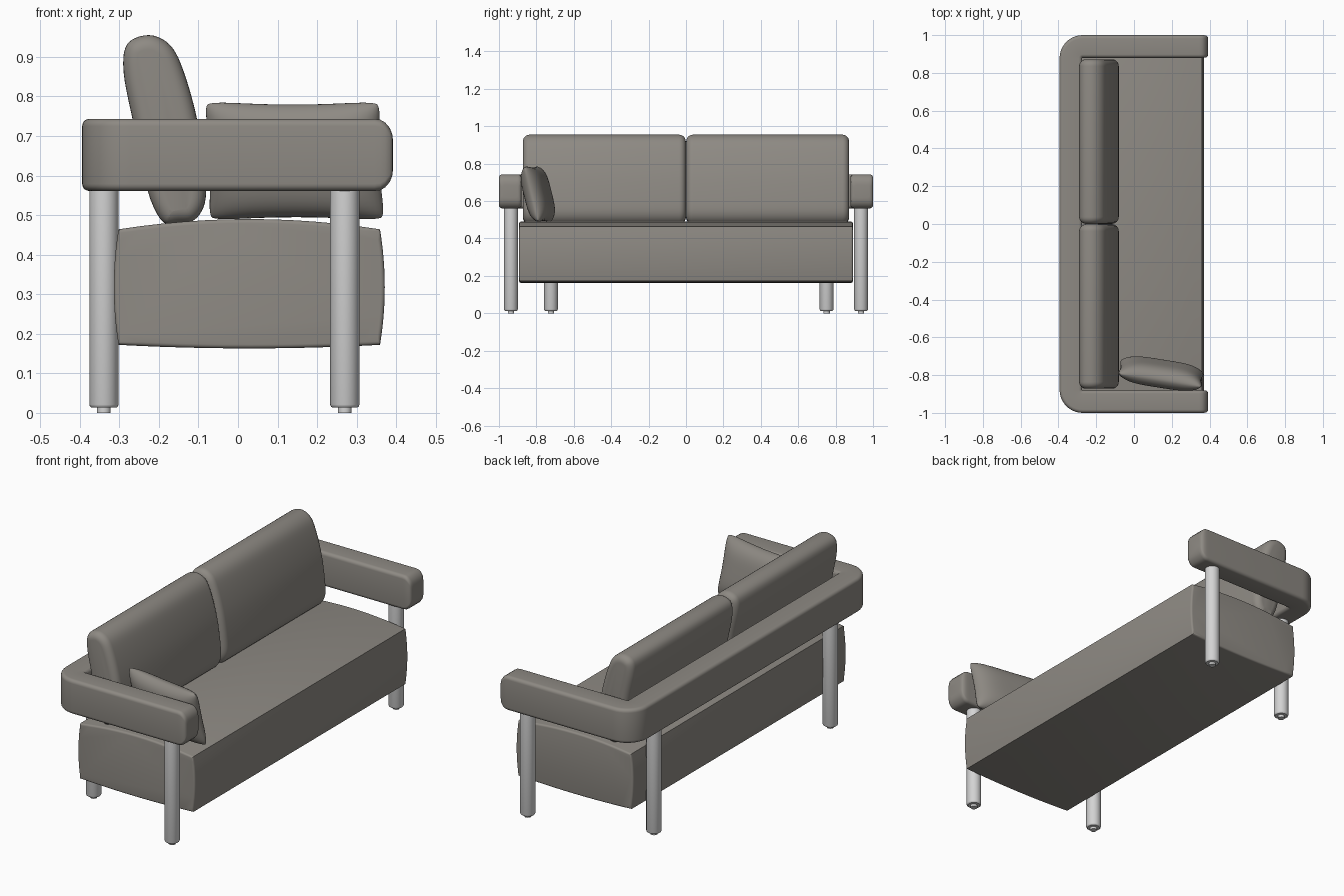
import bpy, bmesh, math
from mathutils import Vector, Matrix

if "Cube" in bpy.data.objects:
    bpy.data.objects.remove(bpy.data.objects["Cube"])


def material(name, rgb):
    m = bpy.data.materials.new(name)
    m.diffuse_color = (*rgb, 1)
    m.use_nodes = True
    m.node_tree.nodes["Principled BSDF"].inputs["Base Color"].default_value = m.diffuse_color
    return m


FABRIC = material("warm grey fabric", (0.270, 0.253, 0.228))
METAL = material("light grey metal", (0.66, 0.66, 0.66))


def finish(bm, name, mat, angle=35):
    bmesh.ops.remove_doubles(bm, verts=bm.verts, dist=1e-5)
    bmesh.ops.recalc_face_normals(bm, faces=bm.faces)
    me = bpy.data.meshes.new(name)
    bm.to_mesh(me)
    bm.free()
    me.materials.append(mat)
    ob = bpy.data.objects.new(name, me)
    bpy.context.collection.objects.link(ob)
    bpy.ops.object.select_all(action='DESELECT')
    ob.select_set(True)
    bpy.context.view_layer.objects.active = ob
    bpy.ops.object.shade_smooth_by_angle(angle=math.radians(angle))
    return ob


def skin(rings, name, mat):
    # join a list of closed rings and cap both ends
    bm = bmesh.new()
    rs = [[bm.verts.new(p) for p in r] for r in rings]
    n = len(rs[0])
    for a, b in zip(rs, rs[1:]):
        for i in range(n):
            bm.faces.new((a[i], a[(i + 1) % n], b[(i + 1) % n], b[i]))
    bm.faces.new(rs[0])
    bm.faces.new(rs[-1])
    return finish(bm, name, mat)


def spline(pts, steps=5):
    # closed Catmull-Rom curve
    out, n = [], len(pts)
    for i in range(n):
        p0, p1, p2, p3 = (Vector(pts[(i + k) % n]) for k in (-1, 0, 1, 2))
        for s in range(steps):
            t = s / steps
            out.append(0.5 * (2 * p1 + (p2 - p0) * t + (2 * p0 - 5 * p1 + 4 * p2 - p3) * t * t
                              + (3 * p1 - p0 - 3 * p2 + p3) * t ** 3))
    return out


def inset(pts, d):
    # move a clockwise xz profile inwards along its normals
    out, n = [], len(pts)
    for i, p in enumerate(pts):
        t = (pts[(i + 1) % n] - pts[i - 1]).normalized()
        out.append(p + Vector((t.y, -t.x)) * d)
    return out


def padded_block(profile, y0, y1, r, name, steps=6):
    # xz profile extruded along y with rounded ends
    rings = []
    ang = [math.pi / 2 * k / steps for k in range(steps + 1)]
    for a in ang:
        rings.append((y0 + r * (1 - math.sin(a)), r * (1 - math.cos(a))))
    rings.reverse()
    for a in ang:
        rings.append((y1 - r * (1 - math.sin(a)), r * (1 - math.cos(a))))
    return skin([[(p.x, y, p.y) for p in inset(profile, d)] for y, d in rings], name, FABRIC)


# Seat: crowned block
def arc(a, b, bulge, n=12):
    a, b = Vector(a), Vector(b)
    t = (b - a).normalized()
    nrm = Vector((-t.y, t.x))
    return [a.lerp(b, k / n) + nrm * bulge * (1 - (2 * k / n - 1) ** 2) for k in range(n)]


bl, tl, tr, br = (-0.302, 0.172), (-0.302, 0.464), (0.359, 0.464), (0.359, 0.172)
seat_profile = (arc(bl, tl, 0.012) + arc(tl, tr, 0.026) + arc(tr, br, 0.012) + arc(br, bl, 0.009))


# rings run from the flat end cap to the full profile, then back to the cap
def mirrored_block(profile, y0, y1, r, name, steps=6):
    ang = [math.pi / 2 * k / steps for k in range(steps + 1)]
    first = [(r * (1 - math.cos(a)), r * (1 - math.sin(a))) for a in ang]
    rings = [(y0 + o, d) for o, d in first] + [(y1 - o, d) for o, d in reversed(first)]
    return skin([[(p.x, y, p.y) for p in inset(profile, d)] for y, d in rings], name, FABRIC)


mirrored_block(seat_profile, -0.892, 0.892, 0.010, "seat", 4)

# Back cushions: leaning rounded profile
back_profile = spline([(-0.19, 0.483), (-0.228, 0.56), (-0.264, 0.73), (-0.289, 0.86), (-0.280, 0.932),
                       (-0.225, 0.955), (-0.172, 0.93), (-0.138, 0.865), (-0.103, 0.74), (-0.083, 0.60),
                       (-0.084, 0.53), (-0.11, 0.488), (-0.15, 0.481)])
mirrored_block(back_profile, -0.872, -0.001, 0.036, "back_cushion_1")
mirrored_block(back_profile, 0.001, 0.872, 0.036, "back_cushion_2")


# Armrest and back rail: rounded section swept along a U path
def rounded_section(hw, hh, r, n=5):
    out = []
    for q, (sx, sy) in enumerate(((1, 1), (-1, 1), (-1, -1), (1, -1))):
        for k in range(n + 1):
            a = math.pi / 2 * (q + k / n)
            out.append((sx * (hw - r) + r * math.cos(a), sy * (hh - r) + r * math.sin(a)))
    return out


R, cx, cy = 0.062, -0.272, 0.878
half = [(0.392, 0.94, 0.042, 0.035), (0.390, 0.94, 0.052, 0.052), (0.384, 0.94, 0.057, 0.068),
        (0.372, 0.94, 0.0595, 0.082), (0.360, 0.94, 0.06, 0.089), (0.345, 0.94, 0.06, 0.091)]
path = [(x, -y, w, h, -math.pi / 2) for x, y, w, h in half]
for k in range(11):
    a = -math.pi / 2 - math.pi / 2 * k / 10
    path.append((cx + R * math.cos(a), -cy + R * math.sin(a), 0.06, 0.091, a))
path += [(x, -y, w, h, -a) for x, y, w, h, a in reversed(path)]
rings = []
for x, y, w, h, a in path:
    rings.append([(x + u * math.cos(a), y + u * math.sin(a), 0.652 + v)
                  for u, v in rounded_section(w, h, 0.018)])
skin(rings, "armrest_rail", FABRIC)


# Legs with small feet
def leg(name, x, y):
    prof = [(0.017, 0), (0.017, 0.013), (0.031, 0.013), (0.035, 0.016), (0.037, 0.021), (0.037, 0.57)]
    n = 32
    skin([[(x + r * math.cos(2 * math.pi * i / n), y + r * math.sin(2 * math.pi * i / n), z)
           for i in range(n)] for r, z in prof], name, METAL)


for side, s, back_y in (("right", -1, 0.722), ("left", 1, 0.752)):
    leg("front_leg_" + side, 0.270, s * 0.936)
    leg("back_leg_" + side, -0.339, s * back_y)

# Throw pillow: soft corners, leaning on one arm
bm = bmesh.new()
N = 24
xf = (Matrix.Translation((0.143, -0.792, 0.637)) @ Matrix.Rotation(math.radians(-9), 4, 'Z')
      @ Matrix.Rotation(math.radians(14), 4, 'X'))
for s in (-1, 1):
    g = []
    for i in range(N + 1):
        row = []
        for j in range(N + 1):
            u, v = (math.sin(math.pi / 2 * (2 * k / N - 1)) for k in (i, j))
            t = 0.060 * max(0, (1 - u ** 4) * (1 - v ** 4)) ** 0.6
            corner = (u * v) ** 8
            x = 0.228 * u * (1 - 0.05 * (1 - v * v) - 0.05 * corner)
            z = 0.157 * v * (1 - 0.07 * (1 - u * u) - 0.06 * corner)
            row.append(bm.verts.new(xf @ Vector((x, s * t, z))))
        g.append(row)
    for i in range(N):
        for j in range(N):
            bm.faces.new((g[i][j], g[i + 1][j], g[i + 1][j + 1], g[i][j + 1]))
finish(bm, "throw_pillow", FABRIC, 80)
